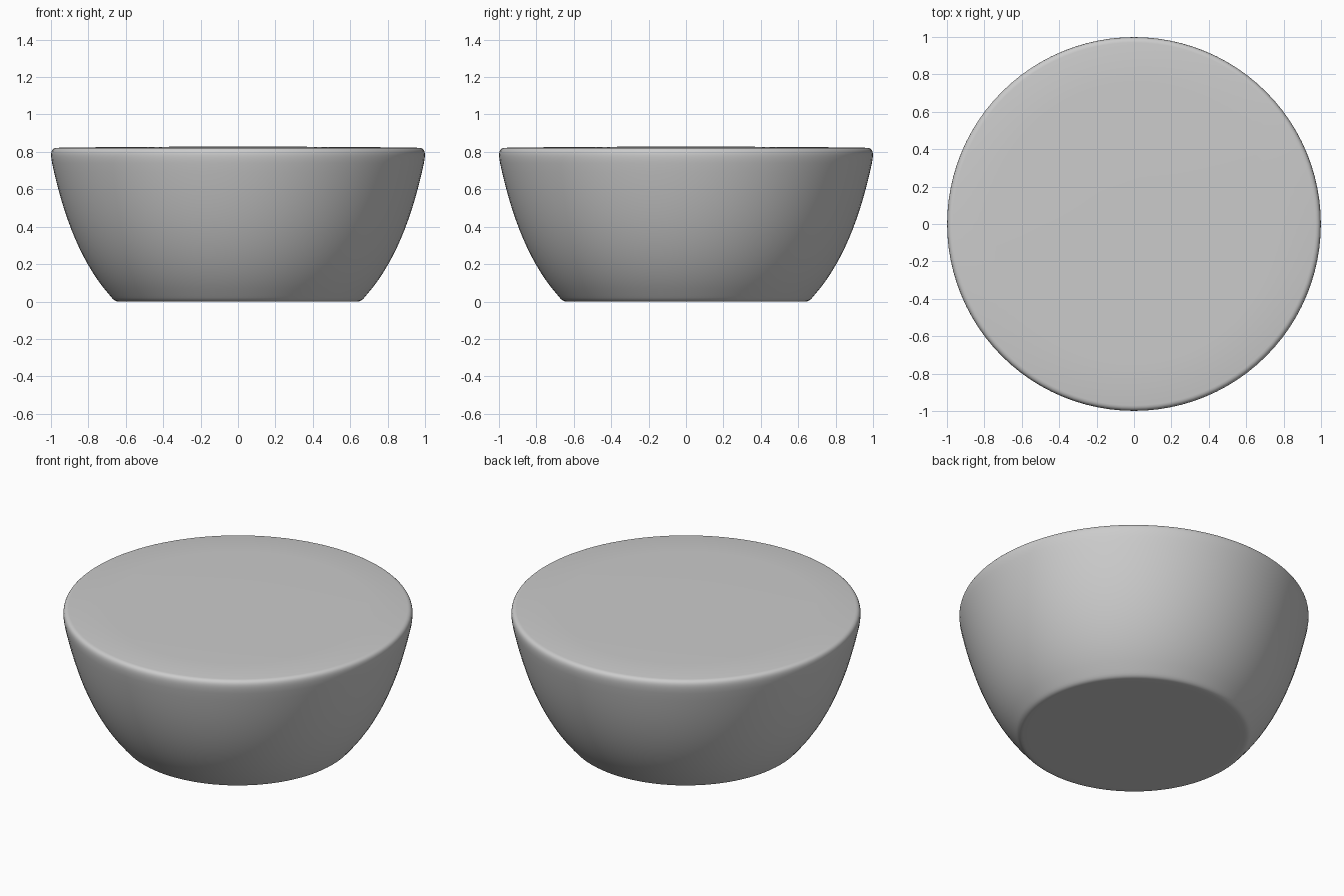
import bpy, bmesh
from math import cos, sin, tau
from mathutils import Vector
from mathutils.geometry import interpolate_bezier

if "Cube" in bpy.data.objects:
    bpy.data.objects.remove(bpy.data.objects["Cube"])

SEGMENTS = 96

# half profile (radius, height): flat base, curved wall, rounded rim, barely domed top
base = [(0.0, 0.0), (0.60, 0.0)]
foot = [(0.635, 0.0), (0.66, 0.0), (0.668, 0.012), (0.684, 0.031)]
wall = [(0.684, 0.031), (0.855, 0.225), (0.94, 0.49), (0.994, 0.74)]
rim = [(0.994, 0.74), (1.003, 0.79), (1.003, 0.819), (0.97, 0.822)]
top = [(0.75, 0.825), (0.5, 0.827), (0.25, 0.828), (0.0, 0.828)]


def bezier(points, count):
    pts = [Vector((r, 0, z)) for r, z in points]
    return [(p.x, p.z) for p in interpolate_bezier(*pts, count)]


profile = base + bezier(foot, 6) + bezier(wall, 16)[1:] + bezier(rim, 10)[1:] + top


def lathe(name, outline):
    bm = bmesh.new()
    rings = []
    for r, z in outline:
        n = 1 if r == 0 else SEGMENTS
        rings.append([bm.verts.new((r * cos(tau * i / SEGMENTS),
                                    r * sin(tau * i / SEGMENTS), z)) for i in range(n)])
    for a, b in zip(rings, rings[1:]):
        for i in range(SEGMENTS):
            j = (i + 1) % SEGMENTS
            quad = [a[i % len(a)], a[j % len(a)], b[j % len(b)], b[i % len(b)]]
            bm.faces.new(list(dict.fromkeys(quad)))
    bmesh.ops.recalc_face_normals(bm, faces=bm.faces)
    mesh = bpy.data.meshes.new(name)
    bm.to_mesh(mesh)
    bm.free()
    mesh.shade_smooth()
    obj = bpy.data.objects.new(name, mesh)
    bpy.context.collection.objects.link(obj)
    return obj


# solid tapered bowl body
lathe("bowl_body", profile)
